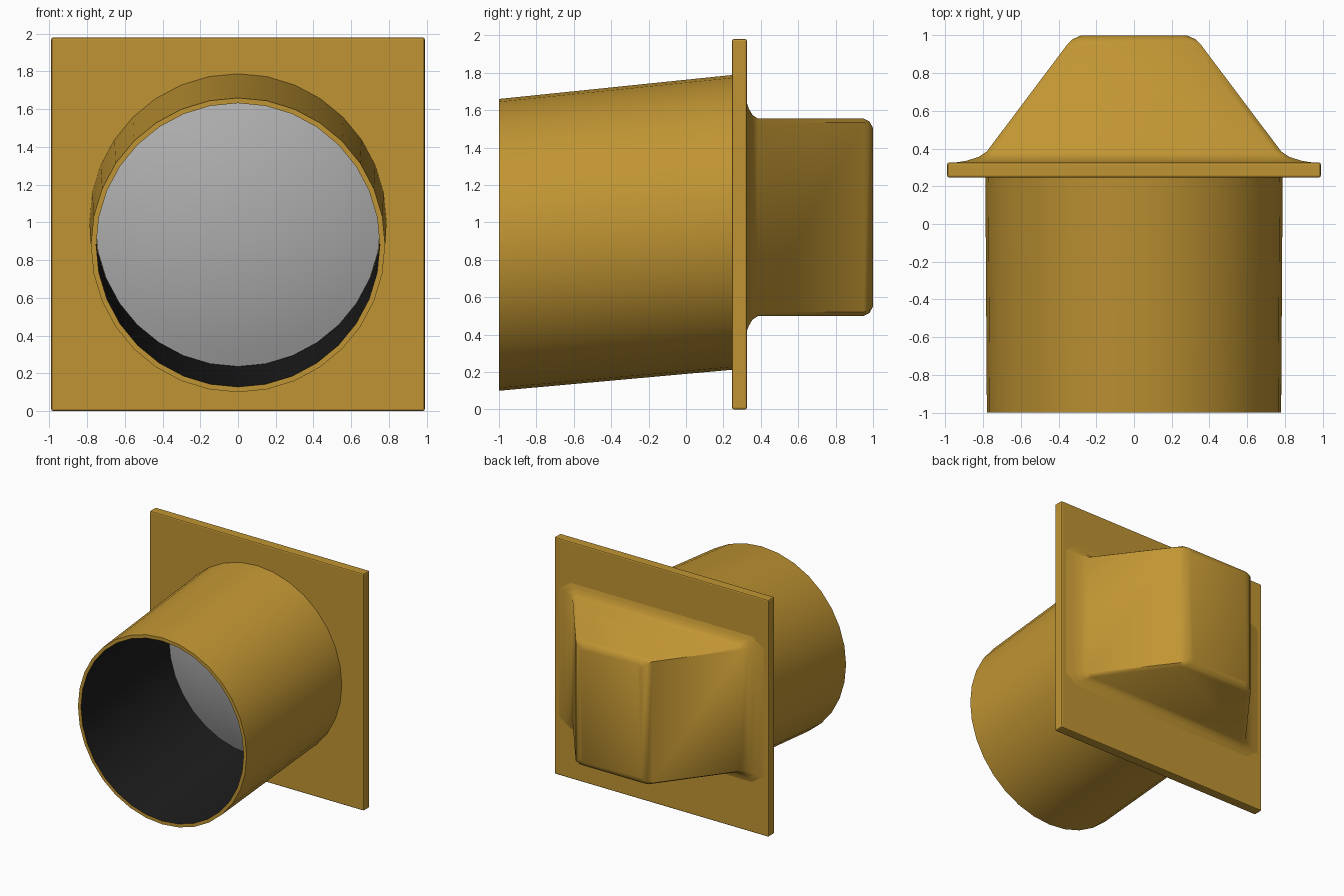
import bpy, bmesh, math

if "Cube" in bpy.data.objects:
    bpy.data.objects.remove(bpy.data.objects["Cube"])


def material(name, rgb):
    m = bpy.data.materials.new(name)
    m.diffuse_color = (*rgb, 1)
    m.use_nodes = True
    m.node_tree.nodes["Principled BSDF"].inputs["Base Color"].default_value = m.diffuse_color
    return m


OCHRE = material("ochre", (0.53, 0.30, 0.033))
BLACK = material("black", (0.012, 0.012, 0.012))
GREY = material("grey", (0.42, 0.42, 0.42))


def loft(name, rings, mats, cap_start=False, cap_end=False, rule=None, angle=30):
    """Skin a list of equal-length point rings; rule(i) gives the material of band i."""
    bm = bmesh.new()
    vs = [[bm.verts.new(p) for p in ring] for ring in rings]
    n = len(vs[0])
    for i, (a, b) in enumerate(zip(vs, vs[1:])):
        for j in range(n):
            k = (j + 1) % n
            f = bm.faces.new((a[j], a[k], b[k], b[j]))
            f.material_index = rule(i) if rule else 0
    if cap_start:
        bm.faces.new(vs[0][::-1])
    if cap_end:
        bm.faces.new(vs[-1])
    bmesh.ops.recalc_face_normals(bm, faces=bm.faces)
    me = bpy.data.meshes.new(name)
    bm.to_mesh(me)
    bm.free()
    for m in mats:
        me.materials.append(m)
    ob = bpy.data.objects.new(name, me)
    bpy.context.collection.objects.link(ob)
    smooth(ob, angle)
    return ob


def smooth(ob, angle):
    bpy.ops.object.select_all(action='DESELECT')
    bpy.context.view_layer.objects.active = ob
    ob.select_set(True)
    bpy.ops.object.shade_smooth_by_angle(angle=math.radians(angle))


def circle(y, r, axis_y=None, n=32):
    """Upright circle whose centre follows the sloping tube axis."""
    cz = 0.88 + 0.0964 * ((y if axis_y is None else axis_y) + 1)
    return [(r * math.sin(2 * math.pi * i / n), y, cz + r * math.cos(2 * math.pi * i / n))
            for i in range(n)]


def cut_rect(y, hx, lo, hi, cx, cz):
    """Upright rectangle with cut corners."""
    return [(-hx + cx, y, lo), (hx - cx, y, lo), (hx, y, lo + cz), (hx, y, hi - cz),
            (hx - cx, y, hi), (-hx + cx, y, hi), (-hx, y, hi - cz), (-hx, y, lo + cz)]


# square mounting plate with softened edges
bpy.ops.mesh.primitive_cube_add(size=1, location=(0, 0.286, 0.99))
plate = bpy.context.object
plate.name = "mounting_plate"
plate.scale = (1.98, 0.08, 1.98)
bpy.ops.object.transform_apply(location=False, rotation=False, scale=True)
plate.data.materials.append(OCHRE)
bevel = plate.modifiers.new("soft_edges", 'BEVEL')
bevel.width = 0.01
bevel.segments = 2

# sloping tube: outside, rim, then black lining
loft("hood_tube", [circle(0.26, 0.788), circle(-1, 0.78), circle(-1, 0.752), circle(0.24, 0.76)],
     [OCHRE, BLACK], rule=lambda i: 1 if i == 2 else 0)

# domed lens bulging forward inside the tube
edge_y, bulge, lens_r = 0.17, 0.15, 0.757
sphere_r = (lens_r ** 2 + bulge ** 2) / (2 * bulge)
max_a = math.asin(lens_r / sphere_r)
rings = []
for i in range(8, 0, -1):
    a = max_a * i / 8
    y = edge_y - sphere_r * (math.cos(a) - math.cos(max_a))
    rings.append(circle(y, sphere_r * math.sin(a), edge_y))
lens = loft("lens", rings, [GREY], cap_end=True)
if lens.data.polygons[-1].normal.y > 0:
    lens.data.flip_normals()

# tapered back housing with flared base and rounded end
housing = [(0.322, 0.97, 0.41, 1.65, 0.12, 0.08), (0.335, 0.89, 0.445, 1.61, 0.08, 0.05),
           (0.355, 0.825, 0.48, 1.575, 0.05, 0.03), (0.385, 0.78, 0.50, 1.555, 0.04, 0.02),
           (0.95, 0.355, 0.50, 1.555, 0.04, 0.02), (0.98, 0.325, 0.515, 1.54, 0.04, 0.02),
           (1.0, 0.28, 0.55, 1.505, 0.03, 0.02)]
loft("back_housing", [cut_rect(*r) for r in housing], [OCHRE],
     cap_start=True, cap_end=True, angle=40)
